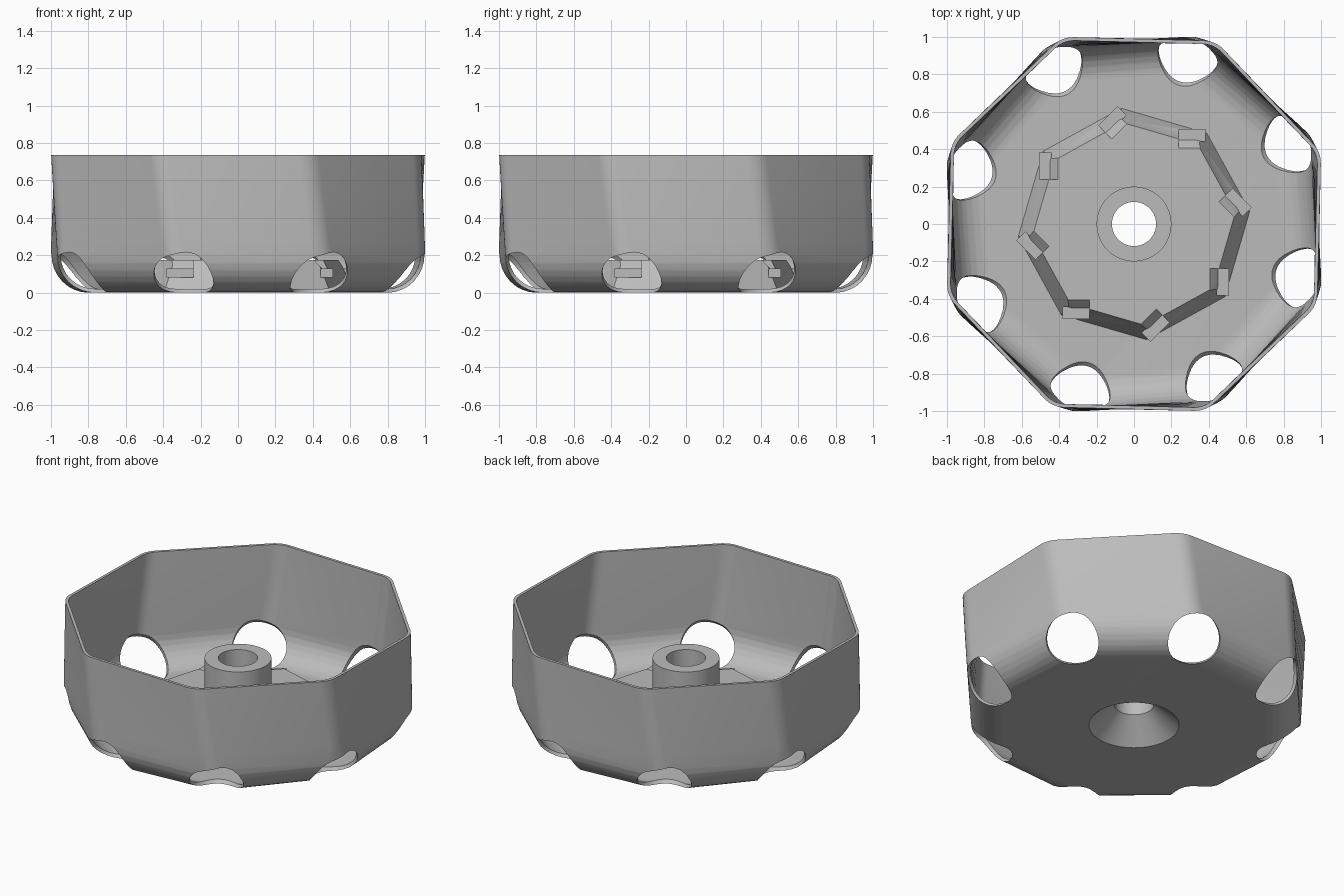
import bpy, bmesh, math
from mathutils import Matrix, Vector

cube = bpy.data.objects.get("Cube")
if cube:
    bpy.data.objects.remove(cube)

grey = bpy.data.materials.new("plain_grey")
grey.use_nodes = True
grey.diffuse_color = (0.5, 0.5, 0.5, 1)
grey.node_tree.nodes["Principled BSDF"].inputs["Base Color"].default_value = (0.5, 0.5, 0.5, 1)

SIDES = 8
HEIGHT = 0.735
STEP = math.tau / SIDES


def make_object(name, bm):
    bmesh.ops.recalc_face_normals(bm, faces=bm.faces)
    mesh = bpy.data.meshes.new(name)
    bm.to_mesh(mesh)
    bm.free()
    mesh.materials.append(grey)
    obj = bpy.data.objects.new(name, mesh)
    bpy.context.collection.objects.link(obj)
    return obj


def loft(bm, rings, closed=False):
    """Skin a list of equal rings; cap the ends or join them up."""
    loops = [[bm.verts.new(p) for p in ring] for ring in rings]
    pairs = list(zip(loops, loops[1:]))
    if closed:
        pairs.append((loops[-1], loops[0]))
    for a, b in pairs:
        for i in range(len(a)):
            j = (i + 1) % len(a)
            bm.faces.new((a[i], a[j], b[j], b[i]))
    if not closed:
        bm.faces.new(loops[0][::-1])
        bm.faces.new(loops[-1])


def circle(radius, z, count=64, turn=0.0):
    return [(radius * math.cos(turn + math.tau * i / count),
             radius * math.sin(turn + math.tau * i / count), z) for i in range(count)]


def octagon(apothem, z, round_=0.15, segments=6):
    """Round-cornered octagon, twisted a little with height."""
    twist = math.radians(27 - 6 * z / HEIGHT)
    reach = (apothem - round_) / math.cos(STEP / 2)
    ring = []
    for k in range(SIDES):
        corner = twist + k * STEP
        for s in range(segments + 1):
            a = corner + STEP * (s / segments - 0.5)
            ring.append((reach * math.cos(corner) + round_ * math.cos(a),
                         reach * math.sin(corner) + round_ * math.sin(a), z))
    return ring


def cut(obj, cutter):
    mod = obj.modifiers.new("cut", "BOOLEAN")
    mod.operation = "DIFFERENCE"
    mod.solver = "EXACT"
    mod.object = cutter
    bpy.context.view_layer.objects.active = obj
    bpy.ops.object.modifier_apply(modifier=mod.name)


def smooth(obj):
    bpy.ops.object.select_all(action="DESELECT")
    obj.select_set(True)
    bpy.context.view_layer.objects.active = obj
    bpy.ops.object.shade_smooth_by_angle(angle=math.radians(30))


def add_box(bm, matrix):
    bmesh.ops.create_cube(bm, size=1, matrix=matrix)


# Bowl: rounded foot, twisted thin wall, rounded inside
def shell(radius, foot, rim, base):
    rings = []
    for i in range(9):
        a = math.pi / 2 * i / 8
        rings.append(octagon(foot + radius * math.sin(a), base + radius * (1 - math.cos(a))))
    for i in range(1, 7):
        t = i / 6
        wide = foot + radius
        rings.append(octagon(wide + (rim - wide) * t, 0.2 + (HEIGHT - 0.2) * t))
    return rings


bm = bmesh.new()
outer = shell(0.2, 0.785, 0.99, 0)
inner = shell(0.18, 0.785, 0.972, 0.02)
loft(bm, outer + inner[::-1], closed=True)
# close the floor, inside and underneath
bm.verts.ensure_lookup_table()
count = len(outer[0])
bm.faces.new(bm.verts[:count])
bm.faces.new(bm.verts[-count:])
# drop the hidden band between the two floors
hidden = [f for f in bm.faces if len(f.verts) == 4
          and {v.index for v in f.verts} and
          all(v in set(bm.verts[:count]) | set(bm.verts[-count:]) for v in f.verts)]
bmesh.ops.delete(bm, geom=hidden, context="FACES_ONLY")
bowl = make_object("bowl", bm)

# Raised eight-sided platform
bm = bmesh.new()
turn = math.radians(6.3)
loft(bm, [circle(0.63, 0.005, SIDES, turn), circle(0.545, 0.175, SIDES, turn)])
platform = make_object("platform", bm)

# Central hub
bm = bmesh.new()
loft(bm, [circle(0.2, 0.1), circle(0.2, 0.46)])
hub = make_object("hub", bm)

# Cutter: bore with a conical mouth underneath
bm = bmesh.new()
loft(bm, [circle(0.281, -0.01), circle(0.118, 0.14), circle(0.118, 0.6)])
bore = make_object("bore_cutter", bm)

# Cutter: slanted round ports through the foot corners
bm = bmesh.new()
for k in range(SIDES):
    spin = Matrix.Rotation(math.radians(27.2) + k * STEP, 4, "Z")
    tilt = Matrix.Rotation(math.radians(135), 4, "Y")
    place = Matrix.Translation((0.94, 0, 0.09))
    bmesh.ops.create_cone(bm, cap_ends=True, segments=48, radius1=0.163, radius2=0.163,
                          depth=0.4, matrix=spin @ place @ tilt)
ports = make_object("port_cutter", bm)

# Cutter and blocks: small notched seats round the platform
bm = bmesh.new()
blocks = bmesh.new()
for k in range(SIDES):
    spin = Matrix.Rotation(k * STEP, 4, "Z")
    slope = Matrix.Rotation(math.radians(45), 4, "X")
    size = Matrix.Diagonal((0.145, 0.3, 0.1, 1))
    # sloping cut that runs down and out from the top edge
    add_box(bm, spin @ Matrix.Translation((-0.31, -0.405, 0.175)) @ slope
            @ Matrix.Translation((0, -0.08, 0.05)) @ size)
    add_box(blocks, spin @ Matrix.Translation((-0.31, -0.474, 0.105))
            @ Matrix.Diagonal((0.145, 0.068, 0.05, 1)))
notches = make_object("notch_cutter", bm)
seats = make_object("notch_seats", blocks)

cut(bowl, ports)
cut(platform, notches)
for part in (bowl, platform, hub):
    cut(part, bore)
    smooth(part)

for cutter in (bore, ports, notches):
    bpy.data.objects.remove(cutter)
